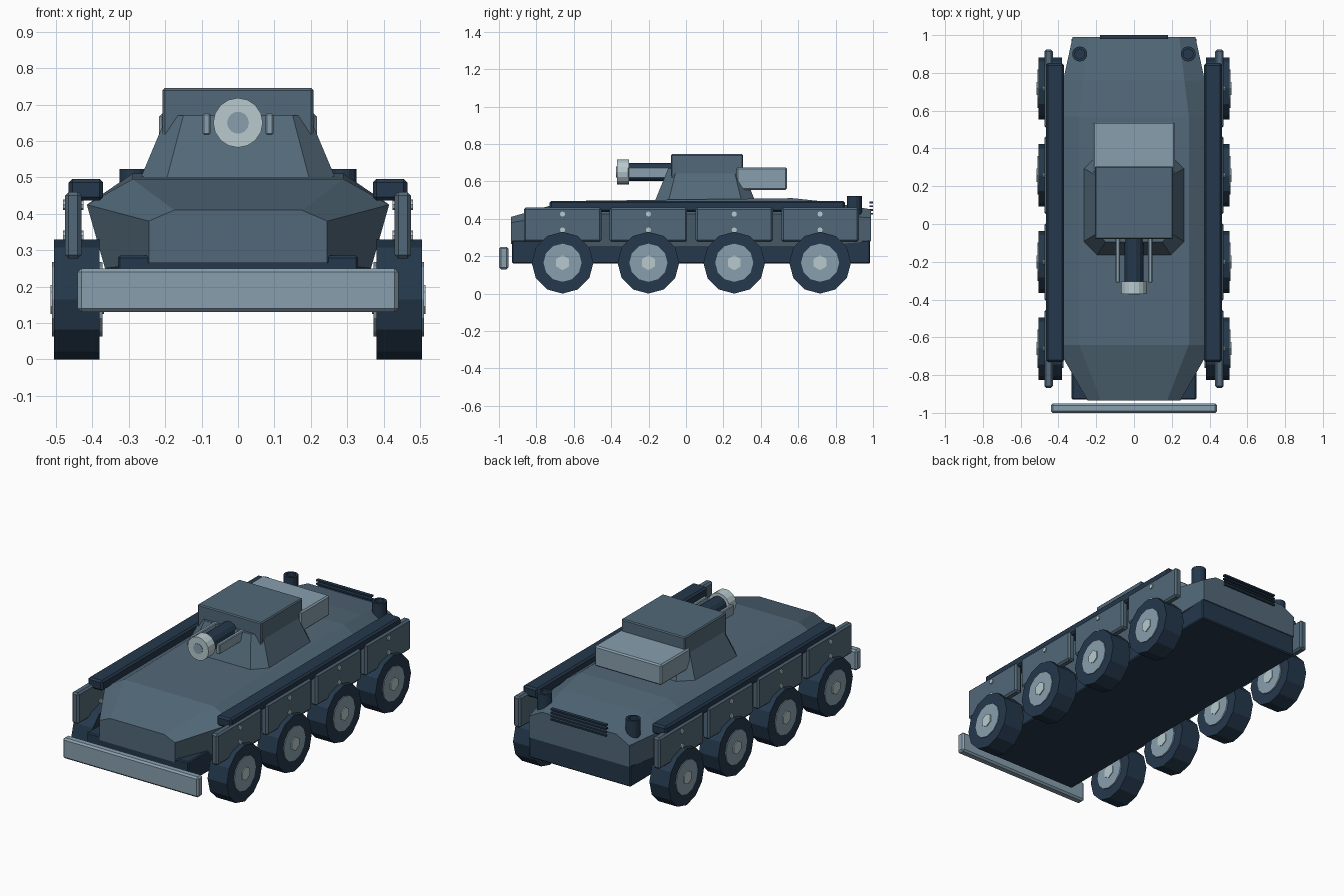
import bpy, bmesh, math
from mathutils import Matrix

if "Cube" in bpy.data.objects:
    bpy.data.objects.remove(bpy.data.objects["Cube"])


def material(name, rgb):
    m = bpy.data.materials.new(name)
    m.diffuse_color = (*rgb, 1)
    m.use_nodes = True
    m.node_tree.nodes["Principled BSDF"].inputs["Base Color"].default_value = m.diffuse_color
    return m


NAVY = material("dark navy", (0.018, 0.040, 0.072))
SLATE = material("slate blue", (0.085, 0.140, 0.190))
STEEL = material("light steel", (0.245, 0.345, 0.420))
PALE = material("pale grey", (0.48, 0.59, 0.62))


def finish(bm, name, mat, bevel=0):
    bmesh.ops.recalc_face_normals(bm, faces=bm.faces)
    me = bpy.data.meshes.new(name)
    bm.to_mesh(me)
    bm.free()
    me.materials.append(mat)
    ob = bpy.data.objects.new(name, me)
    bpy.context.collection.objects.link(ob)
    if bevel:
        mod = ob.modifiers.new("edge_bevel", "BEVEL")
        mod.width = bevel
        mod.segments = 1
    return ob


def box(name, mat, x, y, z, bevel=0):
    """Box from (min, max) pairs on each axis."""
    bm = bmesh.new()
    bmesh.ops.create_cube(bm, size=1)
    for v in bm.verts:
        for i, (a, b) in enumerate((x, y, z)):
            v.co[i] = (a + b) / 2 + v.co[i] * (b - a)
    return finish(bm, name, mat, bevel)


def cylinder(name, mat, axis, start, end, r, centre, sides, turn=0):
    """Closed cylinder along an axis; centre gives the other two coordinates."""
    rings = []
    for t in (start, end):
        ring = []
        for k in range(sides):
            a = turn + 2 * math.pi * k / sides
            p = [centre[0] + r * math.cos(a), centre[1] + r * math.sin(a)]
            p.insert("XYZ".index(axis), t)
            ring.append(p)
        rings.append(ring)
    return loft(name, mat, rings)


def loft(name, mat, rings):
    bm = bmesh.new()
    vs = [[bm.verts.new(p) for p in ring] for ring in rings]
    n = len(vs[0])
    for a, b in zip(vs, vs[1:]):
        for i in range(n):
            bm.faces.new((a[i], a[(i + 1) % n], b[(i + 1) % n], b[i]))
    bm.faces.new(vs[0])
    bm.faces.new(vs[-1])
    return finish(bm, name, mat)


def hull_section(y, low, wide, top):
    half = [low, wide, top]
    return [(x, y, z) for x, z in half] + [(-x, y, z) for x, z in reversed(half)]


# Hull: dark tub below, faceted body above
box("lower_hull", NAVY, (-0.33, 0.33), (-0.93, 0.985), (0.16, 0.285), 0.006)
loft("upper_hull", SLATE, [
    hull_section(-0.935, (0.245, 0.265), (0.245, 0.38), (0.175, 0.41)),
    hull_section(-0.64, (0.365, 0.25), (0.415, 0.425), (0.29, 0.495)),
    hull_section(0.57, (0.365, 0.25), (0.415, 0.425), (0.29, 0.51)),
    hull_section(0.76, (0.345, 0.26), (0.375, 0.42), (0.267, 0.49)),
    hull_section(0.99, (0.325, 0.28), (0.325, 0.405), (0.24, 0.45)),
])
box("front_bumper", STEEL, (-0.44, 0.44), (-1.0, -0.95), (0.13, 0.25), 0.01)


# Turret: eight-sided tapered base with a box on top and a stowage bin behind
def octagon(z, w, front, back, cut):
    right = [(w - cut, front), (w, front + cut), (w, back - cut), (w - cut, back)]
    return [(x, y, z) for x, y in right] + [(-x, y, z) for x, y in reversed(right)]


loft("turret_base", SLATE, [octagon(0.48, 0.275, -0.172, 0.375, 0.075),
                            octagon(0.67, 0.195, -0.095, 0.30, 0.045)])
box("turret_top", SLATE, (-0.207, 0.207), (-0.08, 0.305), (0.585, 0.745), 0.006)
box("turret_bin", STEEL, (-0.217, 0.217), (0.27, 0.54), (0.555, 0.675), 0.008)

# Gun with a wide muzzle and a guard bar on each side
cylinder("gun_barrel", NAVY, "Y", -0.32, -0.05, 0.05, (0, 0.65), 14)
cylinder("gun_muzzle", PALE, "Y", -0.37, -0.305, 0.068, (0, 0.65), 16)
cylinder("gun_bore", STEEL, "Y", -0.373, -0.36, 0.03, (0, 0.65), 14)

# Rear vent slats
for i in range(4):
    z = 0.422 + 0.02 * i
    box("vent_slat", NAVY, (-0.18, 0.18), (0.98, 1.0), (z, z + 0.009))

WHEEL_Y = [-0.66 + 0.459 * i for i in range(4)]
for s in (-1, 1):
    def span(a, b):
        return tuple(sorted((s * a, s * b)))

    box("gun_guard", STEEL, span(0.075, 0.097), (-0.31, -0.06), (0.617, 0.675), 0.004)
    box("side_rail", NAVY, span(0.37, 0.465), (-0.73, 0.85), (0.436, 0.496), 0.01)

    # Open-topped exhaust stack
    bm = bmesh.new()
    prof = [(0.04, 0.42), (0.04, 0.523), (0.026, 0.523), (0.026, 0.48)]
    rings = [bmesh.ops.create_circle(bm, segments=14, radius=r,
             matrix=Matrix.Translation((s * 0.287, 0.9, z)))["verts"] for r, z in prof]
    for a, b in zip(rings, rings[1:]):
        for k in range(14):
            j = (k + 1) % 14
            bm.faces.new((a[k], a[j], b[j], b[k]))
    bm.faces.new(rings[-1])
    finish(bm, "exhaust_stack", NAVY)

    # Wheels and the armour plate above each one
    for y in WHEEL_Y:
        c = (y, 0.165)
        cylinder("tyre", NAVY, "X", s * 0.38, s * 0.505, 0.165, c, 12)
        cylinder("wheel_hub", STEEL, "X", s * 0.372, s * 0.51, 0.102, c, 12)
        cylinder("hub_nut", PALE, "X", s * 0.368, s * 0.515, 0.04, c, 6, math.pi / 6)
        box("armour_plate", SLATE, span(0.43, 0.475), (y - 0.207, y + 0.207),
            (0.277, 0.46), 0.01)
        for z in (0.34, 0.425):
            cylinder("plate_bolt", PALE, "X", s * 0.424, s * 0.481, 0.014, (y, z), 8)
